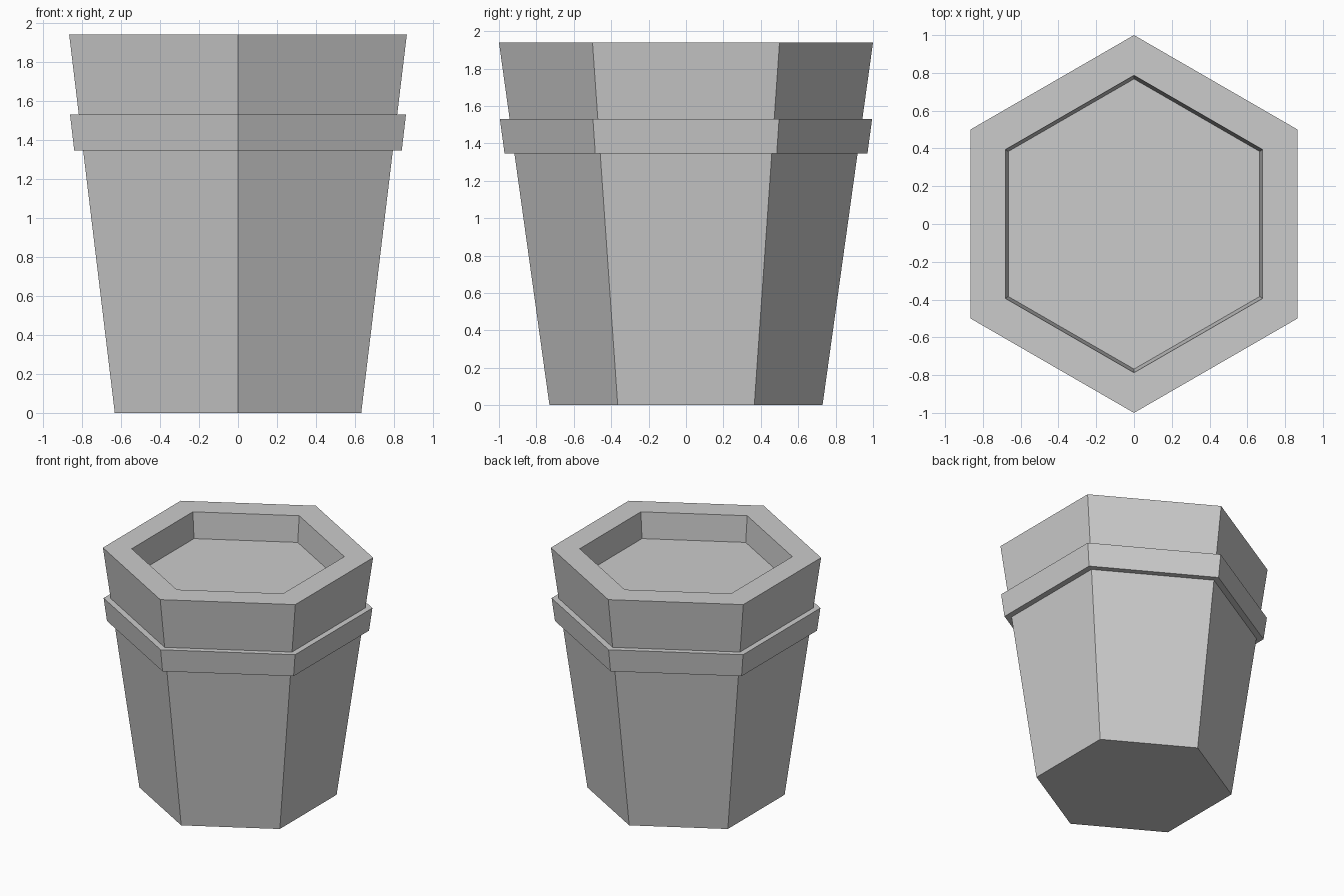
import bpy
import bmesh
from math import cos, sin, pi

SIDES = 6

if "Cube" in bpy.data.objects:
    bpy.data.objects.remove(bpy.data.objects["Cube"], do_unlink=True)

grey = bpy.data.materials.new("plain grey")
grey.use_nodes = True
colour = (0.6, 0.6, 0.6, 1)
grey.diffuse_color = colour
grey.node_tree.nodes["Principled BSDF"].inputs["Base Color"].default_value = colour


def lathe(name, profile, closed):
    """Sweep (radius, z) points round a hexagon; an open profile gets end caps."""
    bm = bmesh.new()
    rings = []
    for r, z in profile:
        angles = [pi / 2 + 2 * pi * i / SIDES for i in range(SIDES)]
        rings.append([bm.verts.new((r * cos(a), r * sin(a), z)) for a in angles])
    pairs = list(zip(rings, rings[1:]))
    if closed:
        pairs.append((rings[-1], rings[0]))
    else:
        bm.faces.new(rings[0][::-1])
        bm.faces.new(rings[-1])
    for low, high in pairs:
        for i in range(SIDES):
            j = (i + 1) % SIDES
            bm.faces.new((low[i], low[j], high[j], high[i]))
    bmesh.ops.recalc_face_normals(bm, faces=bm.faces)
    mesh = bpy.data.meshes.new(name)
    bm.to_mesh(mesh)
    bm.free()
    mesh.materials.append(grey)
    obj = bpy.data.objects.new(name, mesh)
    bpy.context.collection.objects.link(obj)
    return obj


# Tapered pot with a shallow recess in the top
lathe("pot_body", [(0.73, 0), (1.0, 1.94), (0.787, 1.94), (0.768, 1.73)], False)

# Raised band round the upper part, seated slightly into the wall
lathe("pot_band", [(0.90, 1.345), (0.97, 1.345), (0.995, 1.53), (0.92, 1.53)], True)
